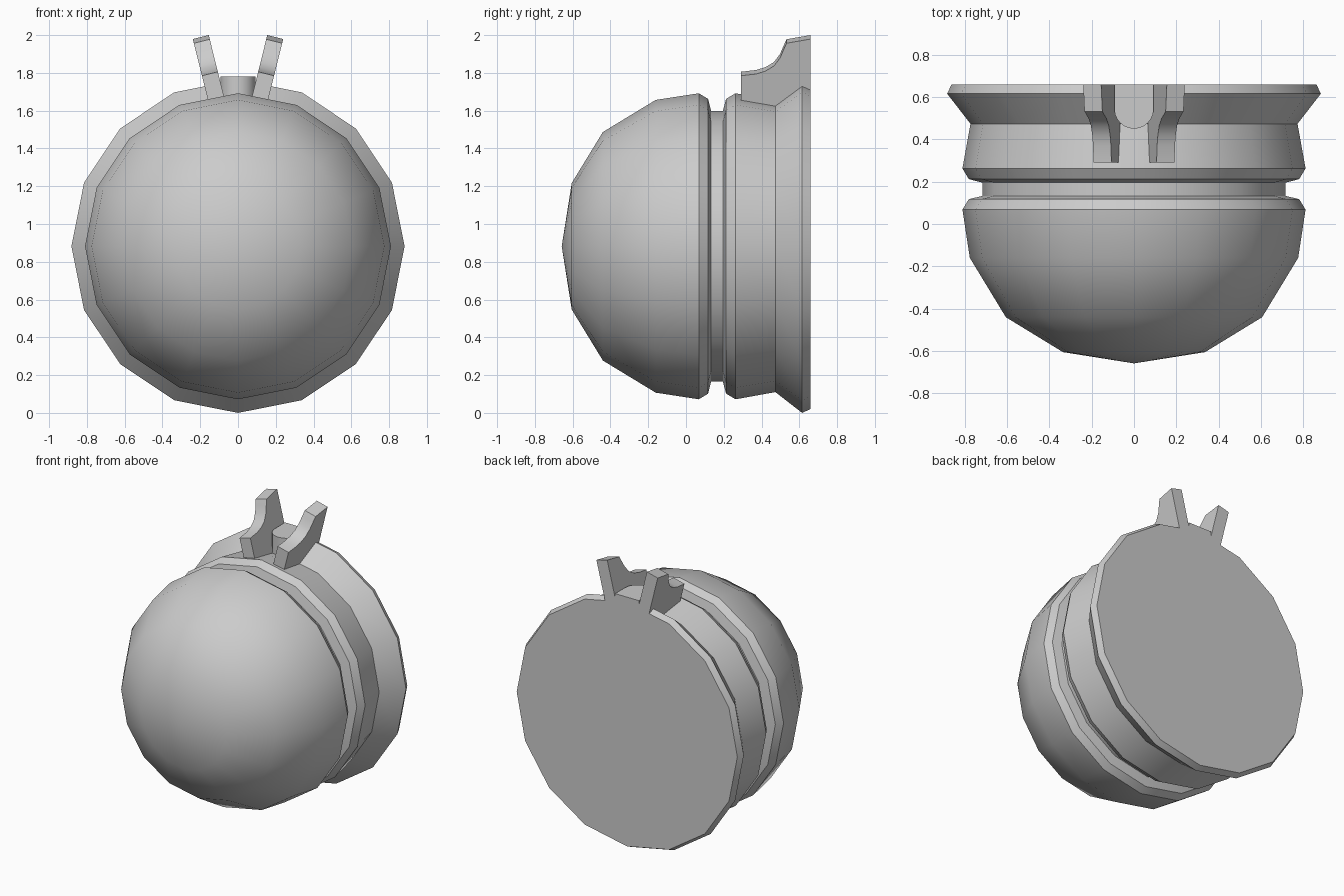
import bpy, bmesh, math
from mathutils import Vector

if "Cube" in bpy.data.objects:
    bpy.data.objects.remove(bpy.data.objects["Cube"])

CZ = 0.882      # height of the revolve axis
BACK = 0.658    # y of the flat back


def finish(name, bm):
    bmesh.ops.remove_doubles(bm, verts=bm.verts, dist=1e-4)
    bmesh.ops.recalc_face_normals(bm, faces=bm.faces)
    me = bpy.data.meshes.new(name)
    bm.to_mesh(me)
    bm.free()
    ob = bpy.data.objects.new(name, me)
    bpy.context.collection.objects.link(ob)
    bpy.ops.object.select_all(action='DESELECT')
    ob.select_set(True)
    bpy.context.view_layer.objects.active = ob
    bpy.ops.object.shade_smooth_by_angle(angle=math.radians(30))
    return ob


def prism(name, points, offset):
    bm = bmesh.new()
    face = bm.faces.new([bm.verts.new(p) for p in points])
    ext = bmesh.ops.extrude_face_region(bm, geom=[face], use_keep_orig=True)
    verts = [g for g in ext['geom'] if isinstance(g, bmesh.types.BMVert)]
    bmesh.ops.translate(bm, verts=verts, vec=offset)
    return finish(name, bm)


# Domed body with groove and flared rim: (y, radius) spun around the y axis
profile = [(-0.658, 0), (-0.605, 0.335), (-0.44, 0.605), (-0.16, 0.775),
           (0.068, 0.81), (0.117, 0.78), (0.133, 0.715), (0.195, 0.715),
           (0.212, 0.78), (0.262, 0.81), (0.473, 0.772), (0.615, 0.882),
           (BACK, 0.862), (BACK, 0)]
bm = bmesh.new()
vs = [bm.verts.new((0, y, CZ + r)) for y, r in profile]
es = [bm.edges.new(pair) for pair in zip(vs, vs[1:])]
bmesh.ops.spin(bm, geom=vs + es, cent=(0, 0, CZ), axis=(0, 1, 0),
               angle=math.tau, steps=16, use_merge=False)
finish("domed_body", bm)

# Pair of outward-leaning sight fins: (y, z of the inner edge)
fin = [(BACK, 1.60), (0.29, 1.60), (0.29, 1.806), (0.37, 1.815), (0.42, 1.83),
       (0.465, 1.857), (0.498, 1.90), (0.515, 1.94), (0.532, 1.978), (BACK, 2.0)]
tilt = math.radians(14)
for side, name in ((1, "right_fin"), (-1, "left_fin")):
    pts = [(side * (0.155 - (2.0 - z) * math.tan(tilt)), y, z) for y, z in fin]
    prism(name, pts, Vector((side * math.cos(tilt), 0, -math.sin(tilt))) * 0.087)

# Round-nosed block between the fins
r = 0.093
outline = [(r, BACK, 1.6)]
for i in range(13):
    a = math.pi * i / 12
    outline.append((r * math.cos(a), 0.543 - r * math.sin(a), 1.6))
outline.append((-r, BACK, 1.6))
prism("centre_block", outline, Vector((0, 0, 0.18)))
